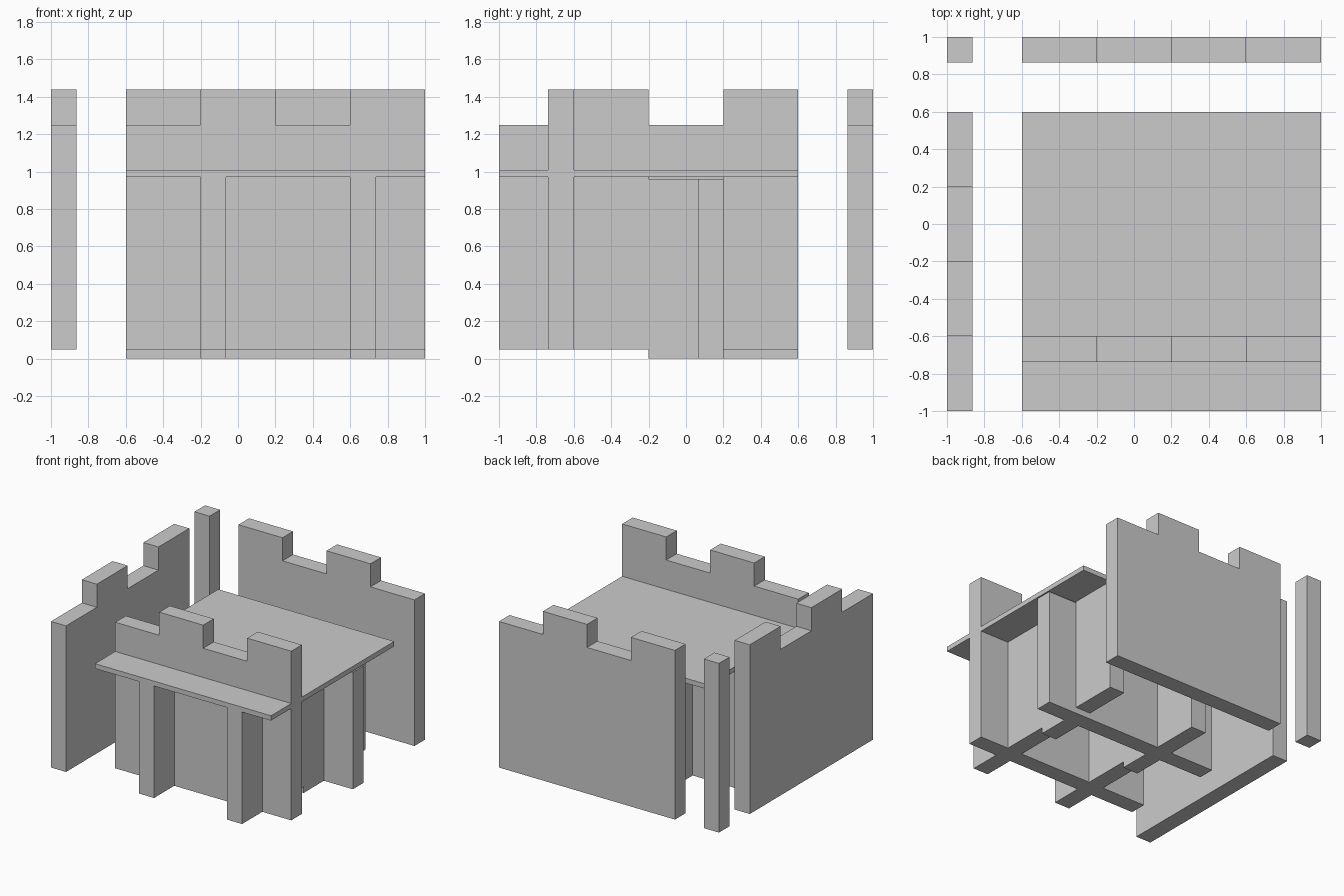
import bpy, bmesh
from mathutils import Vector

if "Cube" in bpy.data.objects:
    bpy.data.objects.remove(bpy.data.objects["Cube"])

T = 0.137      # wall thickness
TILE = 0.4     # crenel module
BASE, LOW, TOP = 0.05, 1.25, 1.44


def finish(name, bm):
    bmesh.ops.recalc_face_normals(bm, faces=bm.faces)
    me = bpy.data.meshes.new(name)
    bm.to_mesh(me)
    bm.free()
    ob = bpy.data.objects.new(name, me)
    bpy.context.collection.objects.link(ob)
    return ob


def box(name, lo, hi):
    bm = bmesh.new()
    bmesh.ops.create_cube(bm, size=1)
    for v in bm.verts:
        v.co = Vector([lo[i] if v.co[i] < 0 else hi[i] for i in range(3)])
    return finish(name, bm)


def battlement(name, start, side, along_x, heights):
    """Extrude a stepped wall outline; side is the lower thickness coordinate."""
    outline = [(start, BASE)]
    for i, h in enumerate(heights):
        outline += [(start + i * TILE, h), (start + (i + 1) * TILE, h)]
    outline.append((start + len(heights) * TILE, BASE))
    bm = bmesh.new()
    verts = [bm.verts.new((a, side, z) if along_x else (side, a, z)) for a, z in outline]
    face = bm.faces.new(verts)
    ext = bmesh.ops.extrude_face_region(bm, geom=[face])
    moved = [g for g in ext["geom"] if isinstance(g, bmesh.types.BMVert)]
    bmesh.ops.translate(bm, verts=moved, vec=(0, T, 0) if along_x else (T, 0, 0))
    return finish(name, bm)


# Battlement walls and the lone corner post
battlement("back_wall", -0.6, 1 - T, True, [TOP, LOW, TOP, LOW])
battlement("front_wall", -0.6, -0.6 - T, True, [LOW, TOP, LOW, TOP])
battlement("left_wall", -1, -1, False, [LOW, TOP, LOW, TOP])
box("corner_post", (-1, 1 - T, BASE), (-1 + T, 1, TOP))

# Raised floor slab
box("floor_slab", (-0.6, -1, 0.97), (1, 0.6, 1.01))

# Supports under the floor; the middle row sits slightly lower
box("cross_support", (-0.6, 0.2 - T, 0), (1, 0.2, 0.96))
for label, x, rear_drop in (("left", -0.2, True), ("right", 0.6, False)):
    box(label + "_front_support", (x, -1, BASE), (x + T, -0.2, 0.97))
    box(label + "_middle_support", (x, -0.2, 0), (x + T, 0.2, 0.96))
    z0, z1 = (0, 0.96) if rear_drop else (BASE, 0.97)
    box(label + "_rear_support", (x, 0.2, z0), (x + T, 0.6, z1))
